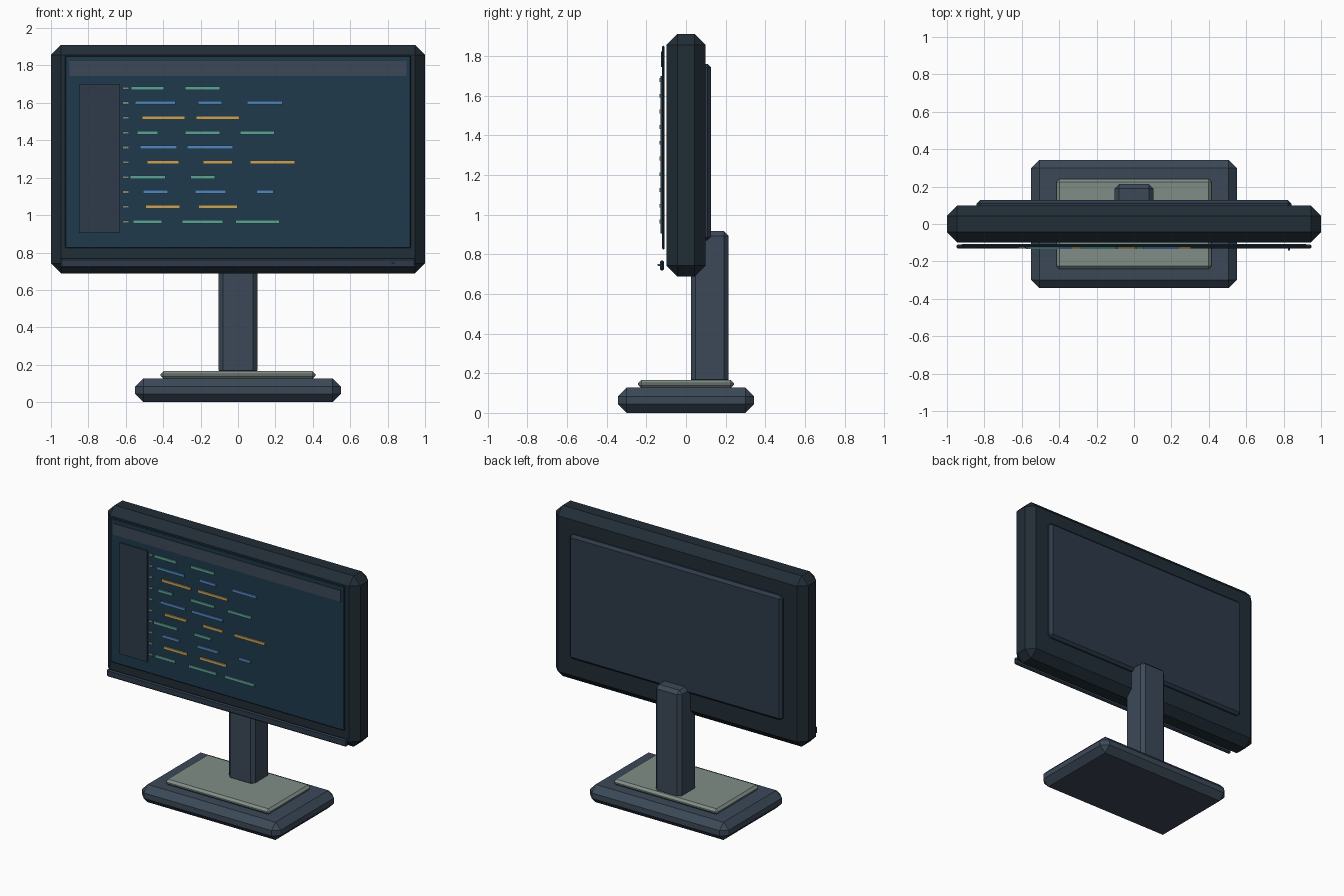
import bpy, bmesh
from mathutils import Matrix, Vector

if "Cube" in bpy.data.objects:
    bpy.data.objects.remove(bpy.data.objects["Cube"])


def material(name, r, g, b):
    m = bpy.data.materials.new(name)
    m.diffuse_color = [((c / 255 + 0.055) / 1.055) ** 2.4 for c in (r, g, b)] + [1]
    m.use_nodes = True
    m.node_tree.nodes["Principled BSDF"].inputs["Base Color"].default_value = m.diffuse_color
    return m


shell = material("dark_shell", 33, 45, 54)
slate = material("slate", 60, 73, 88)
panel = material("panel", 46, 58, 74)
glass = material("screen_glass", 30, 58, 76)
trim = material("pale_trim", 128, 141, 135)
teal = material("teal", 92, 165, 150)
blue = material("blue", 80, 135, 190)
amber = material("amber", 198, 163, 92)


def boxes(name, extents, mat, bevel=0.0):
    """One object made of boxes given as ((x0, x1), (y0, y1), (z0, z1))."""
    bm = bmesh.new()
    for ext in extents:
        centre = Vector([(a + b) / 2 for a, b in ext])
        size = Vector([b - a for a, b in ext])
        bmesh.ops.create_cube(bm, size=1, matrix=Matrix.Translation(centre) @ Matrix.Diagonal(size).to_4x4())
    mesh = bpy.data.meshes.new(name)
    bm.to_mesh(mesh)
    bm.free()
    mesh.materials.append(mat)
    obj = bpy.data.objects.new(name, mesh)
    bpy.context.collection.objects.link(obj)
    if bevel:
        mod = obj.modifiers.new("chamfer", "BEVEL")
        mod.width, mod.segments = bevel, 1
    return obj


# Stand
boxes("base", [((-0.55, 0.55), (-0.343, 0.343), (0, 0.127))], slate, 0.044)
boxes("base_plate", [((-0.414, 0.414), (-0.241, 0.241), (0.125, 0.166))], trim, 0.016)
boxes("neck", [((-0.103, 0.103), (0.025, 0.214), (0.145, 0.916))], slate, 0.023)

# Housing and back cover
boxes("housing", [((-1, 1), (-0.098, 0.098), (0.688, 1.91))], shell, 0.054)
boxes("back_cover", [((-0.842, 0.842), (0.075, 0.127), (0.87, 1.76))], panel, 0.018)

# Screen, standing slightly proud of the housing
boxes("screen", [((-0.925, 0.925), (-0.12, -0.108), (0.823, 1.852))], glass, 0.005)
boxes("title_bar", [((-0.9, 0.9), (-0.126, -0.119), (1.743, 1.823))], slate)
boxes("side_bar", [((-0.85, -0.63), (-0.129, -0.119), (0.905, 1.7))], panel)

# Lower strip with power light
boxes("chin_strip", [((-0.95, 0.95), (-0.132, -0.11), (0.717, 0.769))], panel, 0.008)
boxes("power_light", [((0.823, 0.834), (-0.143, -0.13), (0.741, 0.752))], blue, 0.002)

# Coloured dashes: start and end of each, row by row from the top
rows = [
    [(-.572, -.396), (-.283, -.096)],
    [(-.551, -.334), (-.214, -.086), (.048, .238)],
    [(-.513, -.283), (-.225, .008)],
    [(-.54, -.428), (-.283, -.096), (.011, .195)],
    [(-.524, -.326), (-.273, -.027)],
    [(-.487, -.316), (-.187, -.03), (.064, .305)],
    [(-.577, -.388), (-.254, -.123)],
    [(-.508, -.374), (-.23, -.064), (.099, .19)],
    [(-.495, -.31), (-.211, -.003)],
    [(-.562, -.406), (-.3, -.08), (-.013, .222)],
]
colours = [teal, blue, amber]
ticks = []
for i, row in enumerate(rows):
    z = 1.679 - i * 0.0793
    boxes(f"dash_row_{i + 1}", [(x, (-0.134, -0.126), (z - 0.0095, z + 0.0095)) for x in row], colours[i % 3])
    ticks.append(((-0.617, -0.583), (-0.132, -0.126), (z - 0.007, z + 0.007)))
boxes("gutter_ticks", ticks, trim)
